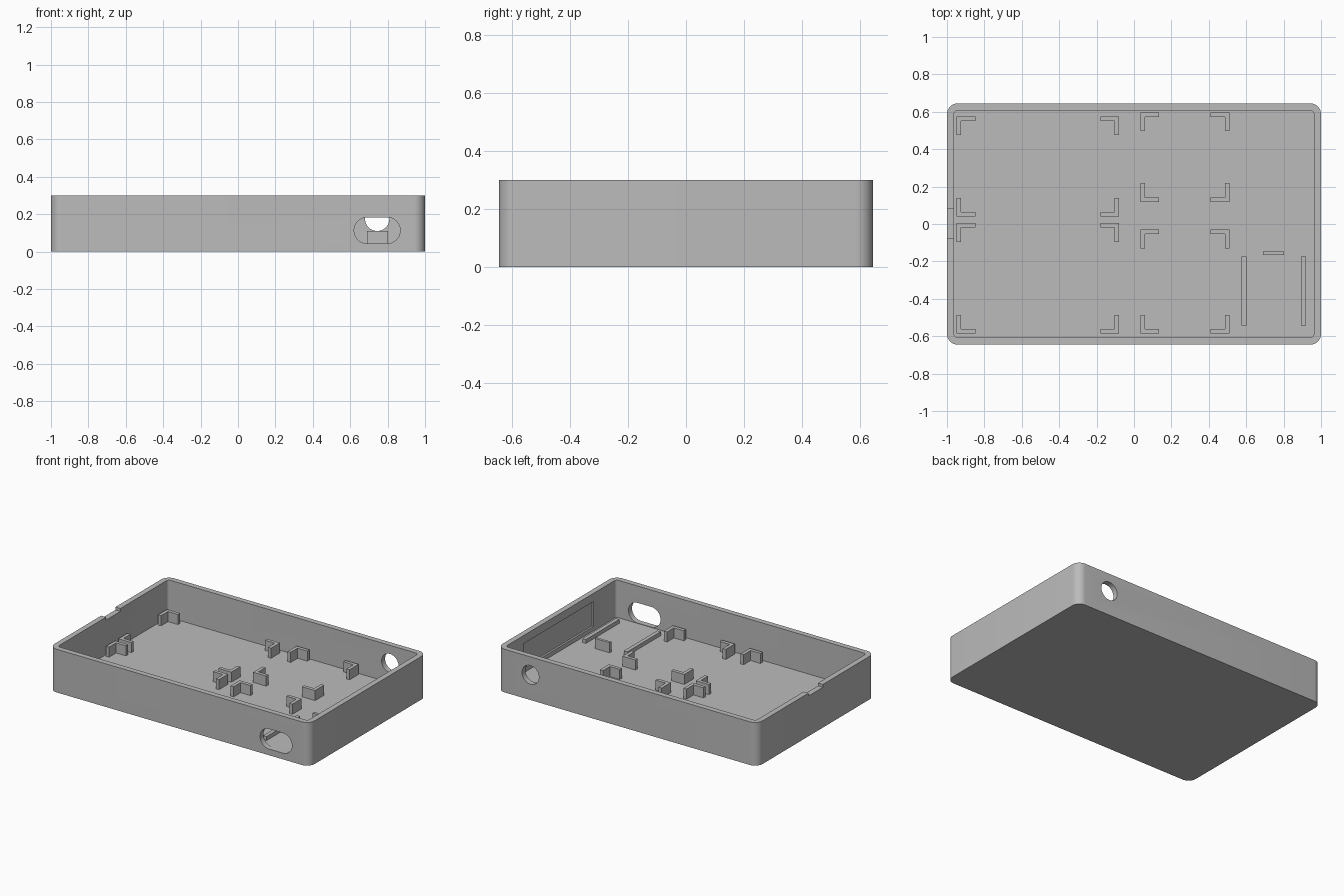
import bpy
import bmesh
from math import cos, sin, pi
from mathutils import Matrix, Vector

cube = bpy.data.objects.get("Cube")
if cube:
    bpy.data.objects.remove(cube, do_unlink=True)

grey = bpy.data.materials.new("plain grey")
grey.use_nodes = True
colour = (0.5, 0.5, 0.5, 1)
grey.diffuse_color = colour
grey.node_tree.nodes["Principled BSDF"].inputs["Base Color"].default_value = colour

LENGTH, WIDTH, HEIGHT = 2.0, 1.29, 0.30
WALL, FLOOR = 0.038, 0.04
POST_TOP = 0.11
BAR, ARM = 0.024, 0.10


def finish(name, bm):
    bmesh.ops.recalc_face_normals(bm, faces=bm.faces)
    mesh = bpy.data.meshes.new(name)
    bm.to_mesh(mesh)
    bm.free()
    obj = bpy.data.objects.new(name, mesh)
    bpy.context.collection.objects.link(obj)
    mesh.materials.append(grey)
    return obj


def prism(name, points, depth, matrix):
    """Extrude a flat outline along its local z, then place it."""
    bm = bmesh.new()
    face = bm.faces.new([bm.verts.new((x, y, 0)) for x, y in points])
    new = bmesh.ops.extrude_face_region(bm, geom=[face])["geom"]
    moved = [v for v in new if isinstance(v, bmesh.types.BMVert)]
    bmesh.ops.translate(bm, vec=(0, 0, depth), verts=moved)
    bm.transform(matrix)
    return finish(name, bm)


def rounded(w, h, r, steps):
    """Outline of a rectangle with rounded corners (also slots and circles)."""
    points = []
    for quarter, (sx, sy) in enumerate([(1, 1), (-1, 1), (-1, -1), (1, -1)]):
        for i in range(steps + 1):
            a = (quarter + i / steps) * pi / 2
            p = Vector((sx * (w / 2 - r) + r * cos(a), sy * (h / 2 - r) + r * sin(a)))
            if all((p - q).length > 1e-5 for q in points):
                points.append(p)
    return points


def block(name, x, y, z):
    """Box from three (low, high) ranges."""
    outline = [(x[0], y[0]), (x[1], y[0]), (x[1], y[1]), (x[0], y[1])]
    return prism(name, outline, z[1] - z[0], Matrix.Translation((0, 0, z[0])))


def through_wall(x, y, z):
    """Stand an outline upright so it cuts along the y axis."""
    return Matrix.Translation((x, y + 0.1, z)) @ Matrix.Rotation(pi / 2, 4, "X")


def cut(target, cutter):
    mod = target.modifiers.new("cut", "BOOLEAN")
    mod.operation = "DIFFERENCE"
    mod.solver = "EXACT"
    mod.object = cutter
    bpy.context.view_layer.objects.active = target
    bpy.ops.object.modifier_apply(modifier=mod.name)
    bpy.data.objects.remove(cutter, do_unlink=True)


# Open tray with rounded vertical corners
tray = prism("tray", rounded(LENGTH, WIDTH, 0.058, 10), HEIGHT, Matrix())
cut(tray, prism("cavity", rounded(LENGTH - 2 * WALL, WIDTH - 2 * WALL, 0.02, 6),
                HEIGHT, Matrix.Translation((0, 0, FLOOR))))

# Front slot, round back hole, shallow rim notch and inner wall recess
cut(tray, prism("slot", rounded(0.246, 0.14, 0.07, 12), 0.2,
                through_wall(0.744, -WIDTH / 2, 0.113)))
cut(tray, prism("round_hole", rounded(0.13, 0.13, 0.065, 12), 0.2,
                through_wall(0.744, WIDTH / 2, 0.175)))
cut(tray, block("notch", (-1.1, -0.9), (-0.075, 0.083), (HEIGHT - 0.02, 0.4)))
cut(tray, block("recess", (0.9, 0.975), (-0.36, 0.41), (0.07, 0.243)))

bpy.ops.object.select_all(action="DESELECT")
tray.select_set(True)
bpy.context.view_layer.objects.active = tray
bpy.ops.object.shade_smooth_by_angle(angle=pi / 6)

# Corner brackets around each of the four bays
bays = {
    "back_right": (-0.948, -0.079, 0.04, 0.575),
    "front_right": (-0.948, -0.079, -0.586, 0.005),
    "back_left": (0.034, 0.51, 0.118, 0.596),
    "front_left": (0.034, 0.51, -0.586, -0.03),
}
ell = [(0, 0), (ARM, 0), (ARM, BAR), (BAR, BAR), (BAR, ARM), (0, ARM)]
for bay, (x0, x1, y0, y1) in bays.items():
    for x, sx in ((x0, 1), (x1, -1)):
        for y, sy in ((y0, 1), (y1, -1)):
            outline = [(x + sx * px, y + sy * py) for px, py in ell]
            prism(bay + "_bracket", outline, POST_TOP - FLOOR + 0.01,
                  Matrix.Translation((0, 0, FLOOR - 0.01)))

# Two low rails behind the slot, and the stop at their end
for side, x in (("right", 0.574), ("left", 0.893)):
    block(side + "_rail", (x, x + 0.027), (-0.544, -0.175), (FLOOR - 0.01, 0.067))
block("end_stop", (0.69, 0.803), (-0.166, -0.147), (FLOOR - 0.01, POST_TOP))
